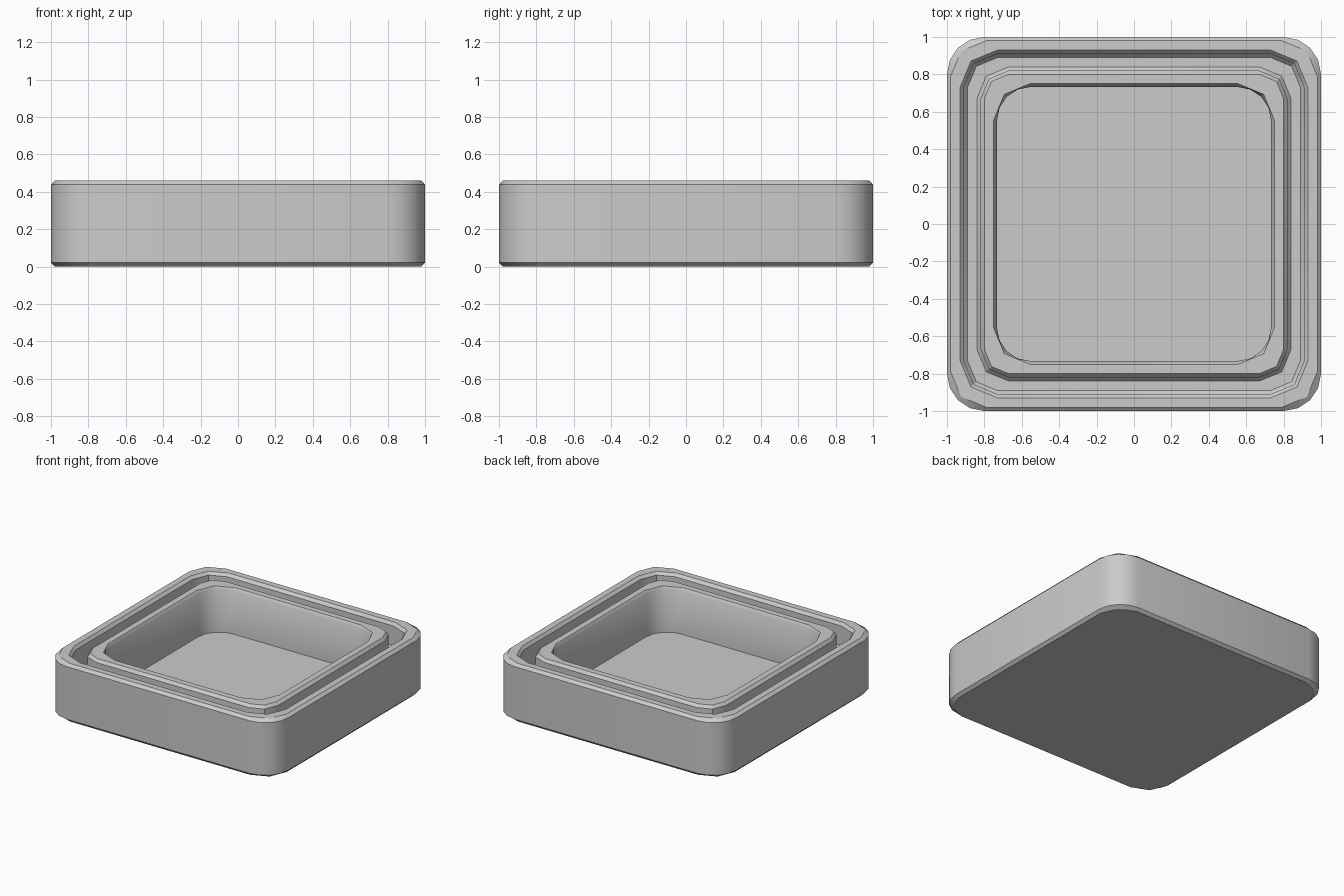
import bpy, bmesh
from math import cos, sin, pi

cube = bpy.data.objects.get("Cube")
if cube:
    bpy.data.objects.remove(cube, do_unlink=True)

grey = bpy.data.materials.new("plain_grey")
grey.use_nodes = True
colour = (0.6, 0.6, 0.6, 1)
grey.diffuse_color = colour
grey.node_tree.nodes["Principled BSDF"].inputs["Base Color"].default_value = colour

SEGMENTS = 4


def rounded_square(half, radius, coarse):
    """Points round a square with rounded corners; coarse corners have two facets."""
    points = []
    for corner in range(4):
        turn = corner * pi / 2
        cx = (half - radius) * (cos(turn) - sin(turn))
        cy = (half - radius) * (sin(turn) + cos(turn))
        arc = [(cx + radius * cos(turn + pi / 2 * i / SEGMENTS),
                cy + radius * sin(turn + pi / 2 * i / SEGMENTS))
               for i in range(SEGMENTS + 1)]
        if coarse:
            for i in range(1, SEGMENTS, 2):
                a, b = arc[i - 1], arc[i + 1]
                arc[i] = ((a[0] + b[0]) / 2, (a[1] + b[1]) / 2)
        points += arc
    return points


def loft(name, sections):
    """Skin a stack of rounded squares and cap both ends."""
    bm = bmesh.new()
    rings = [[bm.verts.new((x, y, z)) for x, y in rounded_square(half, radius, coarse)]
             for half, radius, z, coarse in sections]
    for low, high in zip(rings, rings[1:]):
        for i in range(len(low)):
            j = (i + 1) % len(low)
            bm.faces.new((low[i], low[j], high[j], high[i]))
    bm.faces.new(list(reversed(rings[0])))
    bm.faces.new(rings[-1])
    bmesh.ops.recalc_face_normals(bm, faces=bm.faces)
    mesh = bpy.data.meshes.new(name)
    bm.to_mesh(mesh)
    bm.free()
    mesh.materials.append(grey)
    obj = bpy.data.objects.new(name, mesh)
    bpy.context.collection.objects.link(obj)
    bpy.ops.object.select_all(action='DESELECT')
    obj.select_set(True)
    bpy.context.view_layer.objects.active = obj
    bpy.ops.object.shade_smooth_by_angle(angle=pi / 6)
    return obj


TOP, BEVEL = 0.46, 0.022
GROOVE_FLOOR, TRAY_FLOOR = 0.26, 0.10

# half width, corner radius, height, coarse corner
outer_wall = [
    (0.98, 0.19, 0, True),
    (1.0, 0.2, BEVEL, False),
    (1.0, 0.2, TOP - BEVEL, False),
    (0.98, 0.19, TOP, True),
]
groove = [
    (0.93, 0.2, TOP, True),
    (0.91, 0.18, TOP - BEVEL, True),
    (0.91, 0.18, GROOVE_FLOOR + BEVEL, True),
    (0.89, 0.16, GROOVE_FLOOR, True),
    (0.84, 0.17, GROOVE_FLOOR, True),
    (0.82, 0.15, GROOVE_FLOOR + BEVEL, True),
    (0.82, 0.15, TOP - BEVEL, True),
    (0.80, 0.13, TOP, True),
]
cavity = [
    (0.752, 0.2, TOP, True),
    (0.733, 0.18, TOP - BEVEL, False),
    (0.733, 0.18, TRAY_FLOOR, False),
]

loft("square_tray", outer_wall + groove + cavity)
